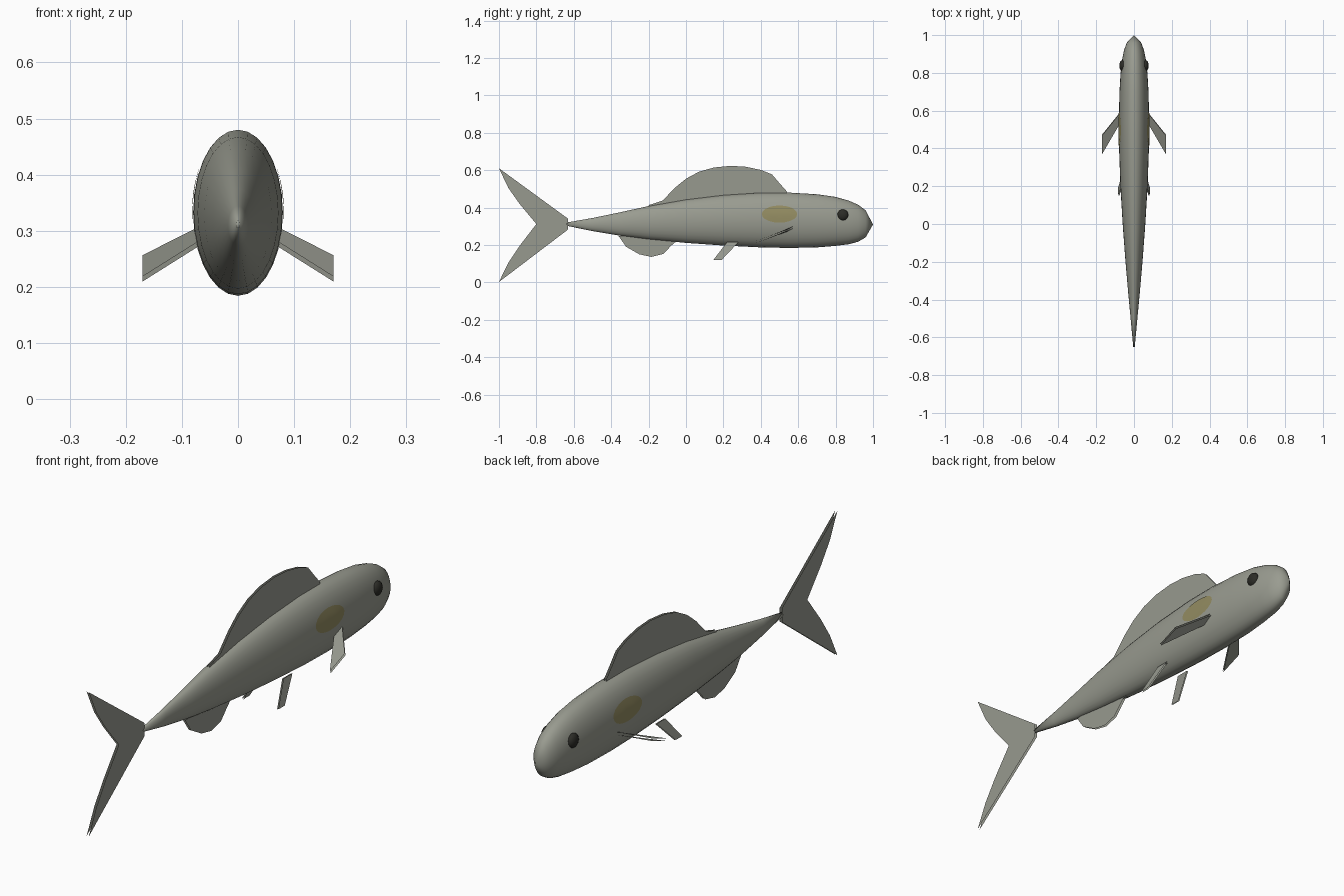
import bpy, bmesh, math
from mathutils import Vector

if "Cube" in bpy.data.objects:
    bpy.data.objects.remove(bpy.data.objects["Cube"])


def material(name, rgb):
    m = bpy.data.materials.new(name)
    m.diffuse_color = (*rgb, 1)
    m.use_nodes = True
    m.node_tree.nodes["Principled BSDF"].inputs["Base Color"].default_value = m.diffuse_color
    return m


SKIN = material("grey olive skin", (0.32, 0.33, 0.28))
FIN = material("grey fin", (0.31, 0.32, 0.275))
SPOT = material("ochre spot", (0.29, 0.26, 0.12))
EYE = material("dark eye", (0.025, 0.025, 0.02))


def finish(name, bm, mat, smooth=False):
    me = bpy.data.meshes.new(name)
    bm.to_mesh(me)
    bm.free()
    me.materials.append(mat)
    for p in me.polygons:
        p.use_smooth = smooth
    ob = bpy.data.objects.new(name, me)
    bpy.context.collection.objects.link(ob)
    return ob


# body stations: y, bottom z, top z, half width
STATIONS = [(-0.65, 0.305, 0.318, 0.004), (-0.5, 0.274, 0.344, 0.018),
            (-0.35, 0.249, 0.375, 0.032), (-0.2, 0.23, 0.408, 0.045),
            (0.0, 0.211, 0.443, 0.06), (0.2, 0.197, 0.467, 0.072),
            (0.4, 0.187, 0.48, 0.079), (0.55, 0.184, 0.48, 0.08),
            (0.7, 0.187, 0.471, 0.077), (0.8, 0.195, 0.457, 0.071),
            (0.87, 0.204, 0.437, 0.063), (0.92, 0.217, 0.415, 0.053),
            (0.96, 0.24, 0.385, 0.038)]


def section(y):
    """Bottom, top and half width of the body at y."""
    for a, b in zip(STATIONS, STATIONS[1:]):
        if y <= b[0]:
            t = (y - a[0]) / (b[0] - a[0])
            return [p + (q - p) * t for p, q in zip(a[1:], b[1:])]
    return STATIONS[-1][1:]


def side_x(y, z):
    lo, hi, w = section(y)
    u = (z - (lo + hi) / 2) / ((hi - lo) / 2)
    return w * math.sqrt(max(0, 1 - u * u))


# body
N = 28
bm = bmesh.new()
rings = []
for y, lo, hi, w in STATIONS:
    rings.append([bm.verts.new((w * math.cos(a), y, (lo + hi) / 2 + (hi - lo) / 2 * math.sin(a)))
                  for a in (2 * math.pi * i / N for i in range(N))])
nose = bm.verts.new((0, 1.0, 0.31))
for i in range(N):
    j = (i + 1) % N
    for a, b in zip(rings, rings[1:]):
        bm.faces.new((a[i], a[j], b[j], b[i]))
    bm.faces.new((rings[-1][i], rings[-1][j], nose))
bm.faces.new(rings[0])
bmesh.ops.recalc_face_normals(bm, faces=bm.faces)
finish("body", bm, SKIN, True)


def fin(name, pts, gap=0.005):
    """Thin fin made of two parallel sheets without a rim."""
    pts = [Vector(p) for p in pts]
    n = sum((pts[i - 1].cross(pts[i]) for i in range(len(pts))), Vector()).normalized()
    bm = bmesh.new()
    bm.faces.new([bm.verts.new(p + n * gap) for p in pts])
    bm.faces.new([bm.verts.new(p - n * gap) for p in reversed(pts)])
    finish(name, bm, FIN)


# fins on the centre line
DORSAL = [(0.54, 0.46), (0.54, 0.485), (0.5, 0.53), (0.46, 0.577), (0.4, 0.601), (0.32, 0.618),
          (0.24, 0.623), (0.15, 0.614), (0.07, 0.592), (0.0, 0.554), (-0.06, 0.505),
          (-0.125, 0.437), (-0.2, 0.413), (-0.18, 0.39)]
ANAL = [(-0.36, 0.247), (-0.32, 0.19), (-0.25, 0.15), (-0.185, 0.136), (-0.12, 0.152),
        (-0.085, 0.19), (-0.06, 0.214), (0.0, 0.22), (-0.15, 0.26)]
TAIL = [(-0.63, 0.34), (-1, 0.61), (-0.95, 0.505), (-0.89, 0.42), (-0.80, 0.312),
        (-0.89, 0.195), (-0.95, 0.105), (-1, 0.002), (-0.63, 0.283)]
for name, outline in (("dorsal_fin", DORSAL), ("anal_fin", ANAL), ("tail_fin", TAIL)):
    fin(name, [(0, y, z) for y, z in outline])

for s, side in ((1, "right"), (-1, "left")):
    # paired fins
    fin(side + "_pectoral_fin", [(s * x, y, z) for x, y, z in (
        (0.065, 0.6, 0.305), (0.17, 0.47, 0.252), (0.17, 0.37, 0.214), (0.065, 0.55, 0.28))])
    fin(side + "_pelvic_fin", [(s * x, y, z) for x, y, z in (
        (0.055, 0.28, 0.215), (0.082, 0.19, 0.12), (0.082, 0.147, 0.12), (0.055, 0.22, 0.215))], 0.003)

    # flank spot, a disc laid on the body surface
    bm = bmesh.new()

    def on_side(r, a):
        y, z = 0.5 + 0.095 * r * math.cos(a), 0.365 + 0.046 * r * math.sin(a)
        return bm.verts.new((s * (side_x(y, z) + 0.002), y, z))

    M = 20
    hub = on_side(0, 0)
    inner, outer = ([on_side(r, 2 * math.pi * i / M) for i in range(M)] for r in (0.5, 1))
    for i in range(M):
        j = (i + 1) % M
        for f in ((hub, inner[i], inner[j]), (inner[i], outer[i], outer[j], inner[j])):
            bm.faces.new(f if s > 0 else f[::-1])
    finish(side + "_spot", bm, SPOT, True)

    # eye
    bm = bmesh.new()
    bmesh.ops.create_uvsphere(bm, u_segments=16, v_segments=10, radius=0.03)
    bmesh.ops.scale(bm, vec=(0.6, 1, 1), verts=bm.verts)
    bmesh.ops.translate(bm, vec=(s * 0.06, 0.838, 0.36), verts=bm.verts)
    finish(side + "_eye", bm, EYE, True)
